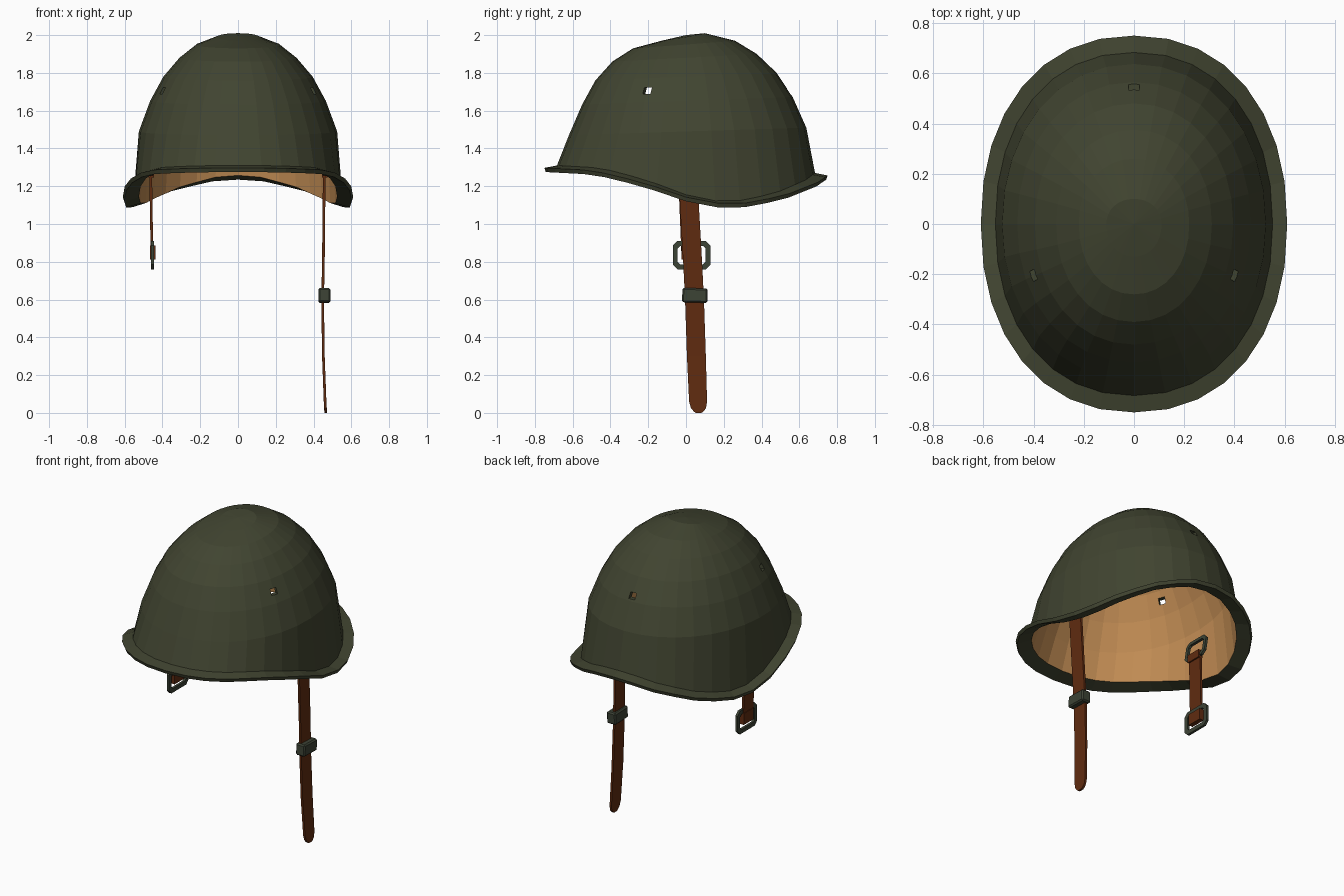
import bpy, bmesh, math
from mathutils import Vector, Matrix

if "Cube" in bpy.data.objects:
    bpy.data.objects.remove(bpy.data.objects["Cube"])


def material(name, rgb):
    m = bpy.data.materials.new(name)
    m.diffuse_color = (*rgb, 1)
    m.use_nodes = True
    m.node_tree.nodes["Principled BSDF"].inputs["Base Color"].default_value = m.diffuse_color
    return m


GREEN = material("olive green", (0.052, 0.058, 0.030))
METAL = material("buckle green", (0.046, 0.056, 0.036))
LEATHER = material("brown leather", (0.115, 0.024, 0.005))
TAN = material("tan liner", (0.55, 0.27, 0.09))


def finish(bm, name, mats):
    bmesh.ops.recalc_face_normals(bm, faces=bm.faces)
    me = bpy.data.meshes.new(name)
    bm.to_mesh(me)
    bm.free()
    for m in mats:
        me.materials.append(m)
    ob = bpy.data.objects.new(name, me)
    bpy.context.collection.objects.link(ob)
    return ob


# ---- helmet shell: stacked oval rings, outside then brim then inside ----
N = 32
EDGE = [(-.75, 1.275), (-.5, 1.262), (-.4, 1.24), (-.3, 1.215), (-.2, 1.188),
        (0, 1.12), (.1, 1.095), (.2, 1.085), (.35, 1.09), (.55, 1.14),
        (.7, 1.20), (.75, 1.235)]


def edge_z(y):
    """Height of the wavy brim's lower edge."""
    for (y0, z0), (y1, z1) in zip(EDGE, EDGE[1:]):
        if y <= y1:
            return z0 + (z1 - z0) * (y - y0) / (y1 - y0)
    return EDGE[-1][1]


def oval(rx, front, back, power):
    pts = []
    for i in range(N):
        a = 2 * math.pi * i / N
        c, s = math.cos(a), math.sin(a)
        k = 2 / power
        x = rx * math.copysign(abs(c) ** k, c) if abs(c) > 1e-6 else 0
        t = math.copysign(abs(s) ** k, s) if abs(s) > 1e-6 else 0
        pts.append((x, t * (back if t > 0 else front), t))
    return pts


def dome_ring(rx, front, back, z, power=2.1):
    return [(x, y, z + 0.02 * t) for x, y, t in oval(rx, front, back, power)]


def brim_ring(rx, ry, lift):
    return [(x, y, edge_z(t * .75) + lift) for x, y, t in oval(rx, ry, ry, 2.2)]


DOME = [(.11, .13, .10, 1.99), (.22, .28, .26, 1.95), (.31, .39, .375, 1.88),
        (.395, .48, .48, 1.78), (.465, .55, .565, 1.652), (.525, .62, .637, 1.49)]
T = 0.02
rings = [dome_ring(*d) for d in DOME]
rings += [brim_ring(.552, .683, .035), brim_ring(.61, .75, .022),
          brim_ring(.602, .742, 0), brim_ring(.525, .655, .022)]
inner_start = len(rings) - 1
rings += [dome_ring(a - T, b - T, c - T, z - T * .7) for a, b, c, z in reversed(DOME)]

bm = bmesh.new()
loops = [[bm.verts.new(p) for p in r] for r in rings]
for j in range(len(loops) - 1):
    a, b = loops[j], loops[j + 1]
    for i in range(N):
        k = (i + 1) % N
        f = bm.faces.new((a[i], a[k], b[k], b[i]))
        f.material_index = int(j >= inner_start)
for loop, z, idx in ((loops[0], 2.0, 0), (loops[-1], 2.0 - T, 1)):
    top = bm.verts.new((0, 0, z))
    for i in range(N):
        bm.faces.new((loop[i], loop[(i + 1) % N], top)).material_index = idx
shell = finish(bm, "helmet_shell", [GREEN, TAN])

# ---- three vent slots cut through the shell ----
bm = bmesh.new()
for x, y, z in ((.41, -.21, 1.705), (-.41, -.21, 1.705), (0, .525, 1.70)):
    turn = Matrix.Rotation(math.atan2(y, x), 4, 'Z') if x else Matrix.Rotation(math.pi / 2, 4, 'Z')
    bmesh.ops.create_cube(bm, size=1, matrix=Matrix.Translation((x, y, z)) @ turn
                          @ Matrix.Diagonal((.16, .042, .034, 1)))
cutter = finish(bm, "vent_cutter", [GREEN])
cutter.hide_render = True
mod = shell.modifiers.new("vents", 'BOOLEAN')
mod.operation, mod.solver, mod.object = 'DIFFERENCE', 'EXACT', cutter
bpy.context.view_layer.objects.active = shell
bpy.ops.object.modifier_apply(modifier="vents")
bpy.data.objects.remove(cutter)


# ---- straps: flat bands through (x, y, z, width) stations ----
def strap(name, stations, thick=0.014):
    bm = bmesh.new()
    prev = None
    for x, y, z, w in stations:
        ring = [bm.verts.new((x + sx * thick / 2, y + sy * w / 2, z))
                for sx, sy in ((-1, -1), (1, -1), (1, 1), (-1, 1))]
        if prev:
            for i in range(4):
                k = (i + 1) % 4
                bm.faces.new((prev[i], prev[k], ring[k], ring[i]))
        else:
            bm.faces.new(ring)
        prev = ring
    bm.faces.new(prev)
    return finish(bm, name, [LEATHER])


strap("long_strap", [(.457, .008, 1.29, .1), (.455, .018, 1.1, .1), (.452, .035, .8, .1),
                     (.448, .045, .6, .1), (.452, .055, .3, .1), (.461, .064, .06, .095),
                     (.463, .066, .025, .08), (.464, .067, .007, .05), (.464, .067, 0, .03)])
strap("short_strap", [(-.462, .008, 1.29, .1), (-.46, .015, 1.1, .1), (-.455, .026, .83, .1)])
strap("short_strap_wrap", [(-.452, .027, .885, .1), (-.452, .027, .865, .1),
                           (-.452, .027, .83, .1), (-.452, .027, .812, .1)], .03)
for side, name in ((1, "long_strap_wrap"), (-1, "short_strap_top_wrap")):
    strap(name, [(side * .46, .008, 1.295, .1), (side * .46, .009, 1.245, .1)], .03)


# ---- metal fittings: rectangular rings with clipped corners ----
def clipped(w, h, c):
    return [(sx * (w / 2 - (c if a else 0)), sz * (h / 2 - (0 if a else c)))
            for sx, sz, order in ((1, 1, (0, 1)), (-1, 1, (1, 0)),
                                  (-1, -1, (0, 1)), (1, -1, (1, 0))) for a in order]


def frame(name, loc, w, h, bar, depth, tilt=0):
    bm = bmesh.new()
    mat = Matrix.Translation(loc) @ Matrix.Rotation(tilt, 4, 'Y')
    profile = [(clipped(w, h, .025), 1), (clipped(w, h, .025), -1),
               (clipped(w - 2 * bar, h - 2 * bar, .014), -1),
               (clipped(w - 2 * bar, h - 2 * bar, .014), 1)]
    rows = [[bm.verts.new(mat @ Vector((s * depth / 2, p, q))) for p, q in pts]
            for pts, s in profile]
    for j in range(4):
        a, b = rows[j], rows[(j + 1) % 4]
        for i in range(8):
            k = (i + 1) % 8
            bm.faces.new((a[i], a[k], b[k], b[i]))
    return finish(bm, name, [METAL])


frame("strap_buckle", (-.452, .03, .835), .2, .15, .026, .016)
for side, name in ((1, "right_hanger_ring"), (-1, "left_hanger_ring")):
    frame(name, (side * .468, .01, 1.325), .18, .14, .022, .016, side * .15)

# ---- slider on the long strap ----
bm = bmesh.new()
bmesh.ops.create_cube(bm, size=1, matrix=Matrix.Translation((.457, .047, .622))
                      @ Matrix.Rotation(-.03, 4, 'X') @ Matrix.Diagonal((.064, .134, .076, 1)))
bmesh.ops.bevel(bm, geom=list(bm.edges), offset=.008, segments=1, affect='EDGES')
finish(bm, "strap_slider", [METAL])
